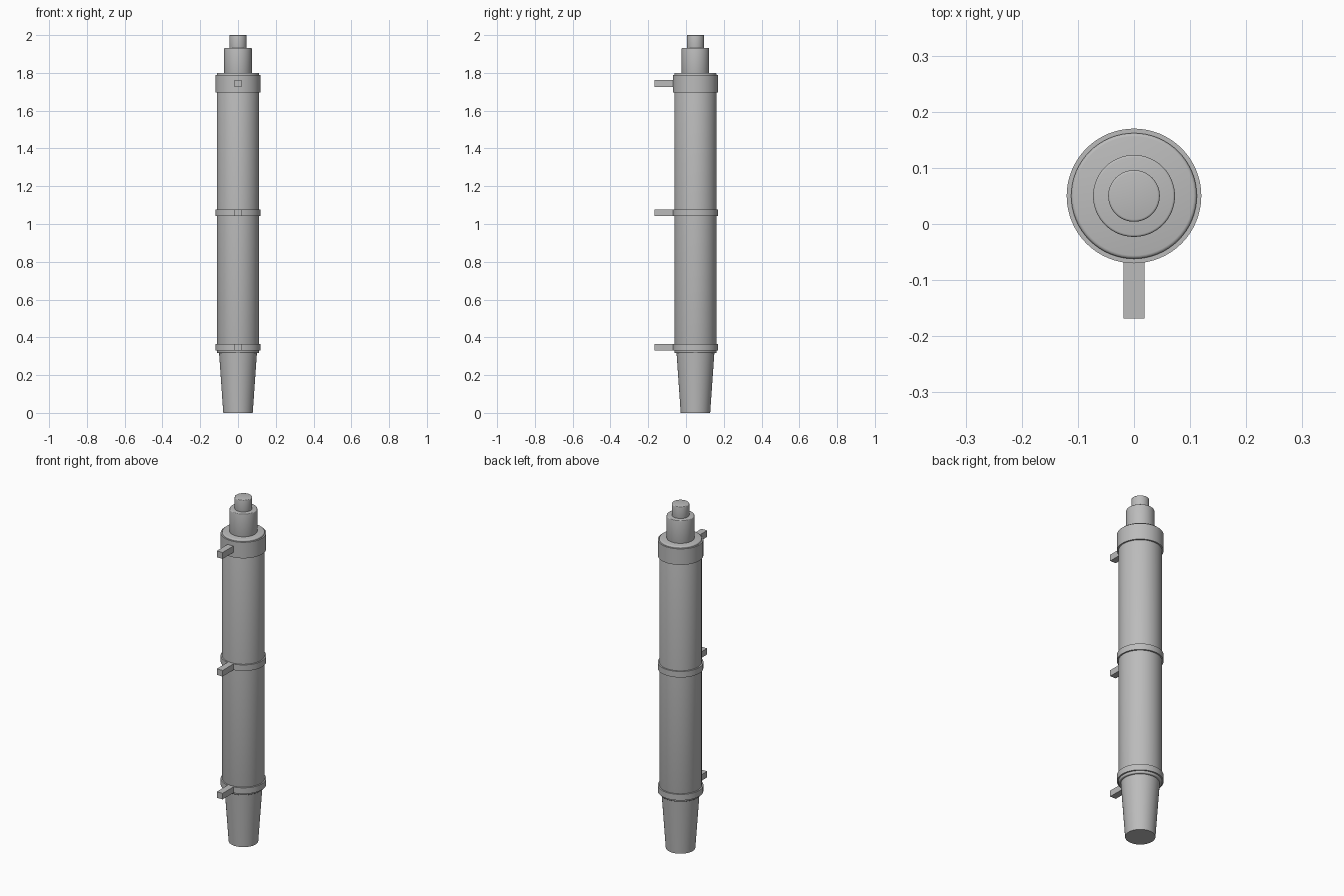
import bpy, bmesh, math
from mathutils import Matrix

cube = bpy.data.objects.get("Cube")
if cube:
    bpy.data.objects.remove(cube, do_unlink=True)

AXIS_Y = 0.05   # the tube stands behind its brackets
SIDES = 64

grey = bpy.data.materials.new("plain_grey")
grey.use_nodes = True
grey.diffuse_color = (0.5, 0.5, 0.5, 1)
bsdf = next(n for n in grey.node_tree.nodes if n.type == 'BSDF_PRINCIPLED')
bsdf.inputs["Base Color"].default_value = (0.5, 0.5, 0.5, 1)


def finish(name, bm):
    mesh = bpy.data.meshes.new(name)
    bmesh.ops.recalc_face_normals(bm, faces=bm.faces)
    bm.to_mesh(mesh)
    bm.free()
    mesh.materials.append(grey)
    obj = bpy.data.objects.new(name, mesh)
    bpy.context.collection.objects.link(obj)
    return obj


def turned(name, low, high, r_low, r_high=None, bevel=0.0):
    """Upright round part between two heights, with optional rounded rims."""
    bm = bmesh.new()
    bmesh.ops.create_cone(
        bm, cap_ends=True, segments=SIDES, radius1=r_low,
        radius2=r_high or r_low, depth=high - low,
        matrix=Matrix.Translation((0, AXIS_Y, (low + high) / 2)))
    if bevel:
        rims = [e for e in bm.edges
                if abs(e.verts[0].co.z - e.verts[1].co.z) < 1e-4]
        bmesh.ops.bevel(bm, geom=rims, offset=bevel, segments=3,
                        profile=0.5, affect='EDGES')
    obj = finish(name, bm)
    bpy.ops.object.select_all(action='DESELECT')
    bpy.context.view_layer.objects.active = obj
    obj.select_set(True)
    bpy.ops.object.shade_smooth_by_angle(angle=math.radians(35))


def bracket(name, low, high):
    """Square peg reaching forward from a clamp ring."""
    bm = bmesh.new()
    back, front, width = -0.05, -0.168, 0.037
    bmesh.ops.create_cube(
        bm, size=1,
        matrix=Matrix.Translation((0, (back + front) / 2, (low + high) / 2))
        @ Matrix.Diagonal((width, back - front, high - low, 1)))
    finish(name, bm)


# Tapered foot, main tube and stepped top
turned("tapered_foot", 0.0, 0.33, 0.078, 0.101)
turned("main_tube", 0.316, 1.8, 0.112, bevel=0.006)
turned("upper_neck", 1.79, 1.932, 0.073, bevel=0.004)
turned("top_cap", 1.92, 2.0, 0.046, bevel=0.004)

# Clamp rings around the tube
turned("lower_ring", 0.329, 0.364, 0.12)
turned("middle_ring", 1.043, 1.078, 0.12)
turned("top_collar", 1.697, 1.79, 0.12)

# Mounting pegs on the front
bracket("lower_bracket", 0.329, 0.364)
bracket("middle_bracket", 1.043, 1.078)
bracket("top_bracket", 1.726, 1.763)
